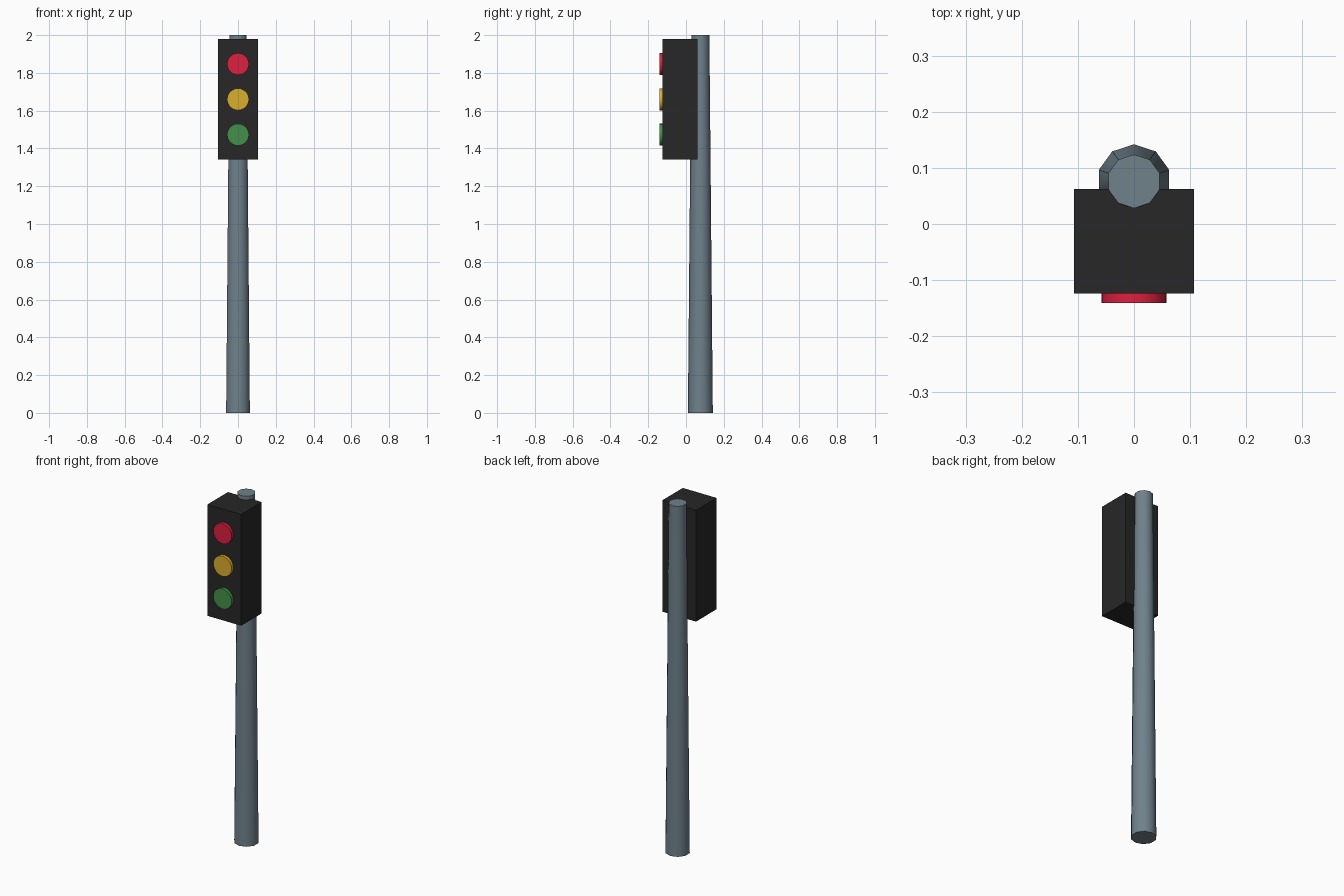
import bpy
from math import pi, radians

if "Cube" in bpy.data.objects:
    bpy.data.objects.remove(bpy.data.objects["Cube"])


def finish(obj, name, color, smooth=False):
    obj.name = name
    mat = bpy.data.materials.new(name + "_paint")
    mat.diffuse_color = (*color, 1)
    mat.use_nodes = True
    mat.node_tree.nodes["Principled BSDF"].inputs["Base Color"].default_value = mat.diffuse_color
    obj.data.materials.append(mat)
    if smooth:
        bpy.ops.object.shade_smooth_by_angle(angle=radians(40))


# Tapered ten-sided pole, with one corner pointing back
bpy.ops.mesh.primitive_cone_add(vertices=10, radius1=0.066, radius2=0.0478, depth=2,
                                location=(0, 0.076, 1))
finish(bpy.context.object, "pole", (0.16, 0.22, 0.26), smooth=True)

# Signal housing
bpy.ops.mesh.primitive_cube_add(size=1, location=(0, -0.031, 1.66))
housing = bpy.context.object
housing.scale = (0.214, 0.186, 0.638)
bpy.ops.object.transform_apply(location=False, rotation=False, scale=True)
finish(housing, "housing", (0.02, 0.02, 0.02))

# Three round lamps, sunk slightly into the front of the housing
lamps = [("red_lamp", (0.72, 0.014, 0.05)),
         ("amber_lamp", (0.70, 0.42, 0.027)),
         ("green_lamp", (0.056, 0.28, 0.069))]
for i, (name, color) in enumerate(lamps):
    bpy.ops.mesh.primitive_cylinder_add(vertices=24, radius=0.058, depth=0.024,
                                        location=(0, -0.129, 1.847 - 0.187 * i),
                                        rotation=(pi / 2, 0, 0))
    finish(bpy.context.object, name, color, smooth=True)
